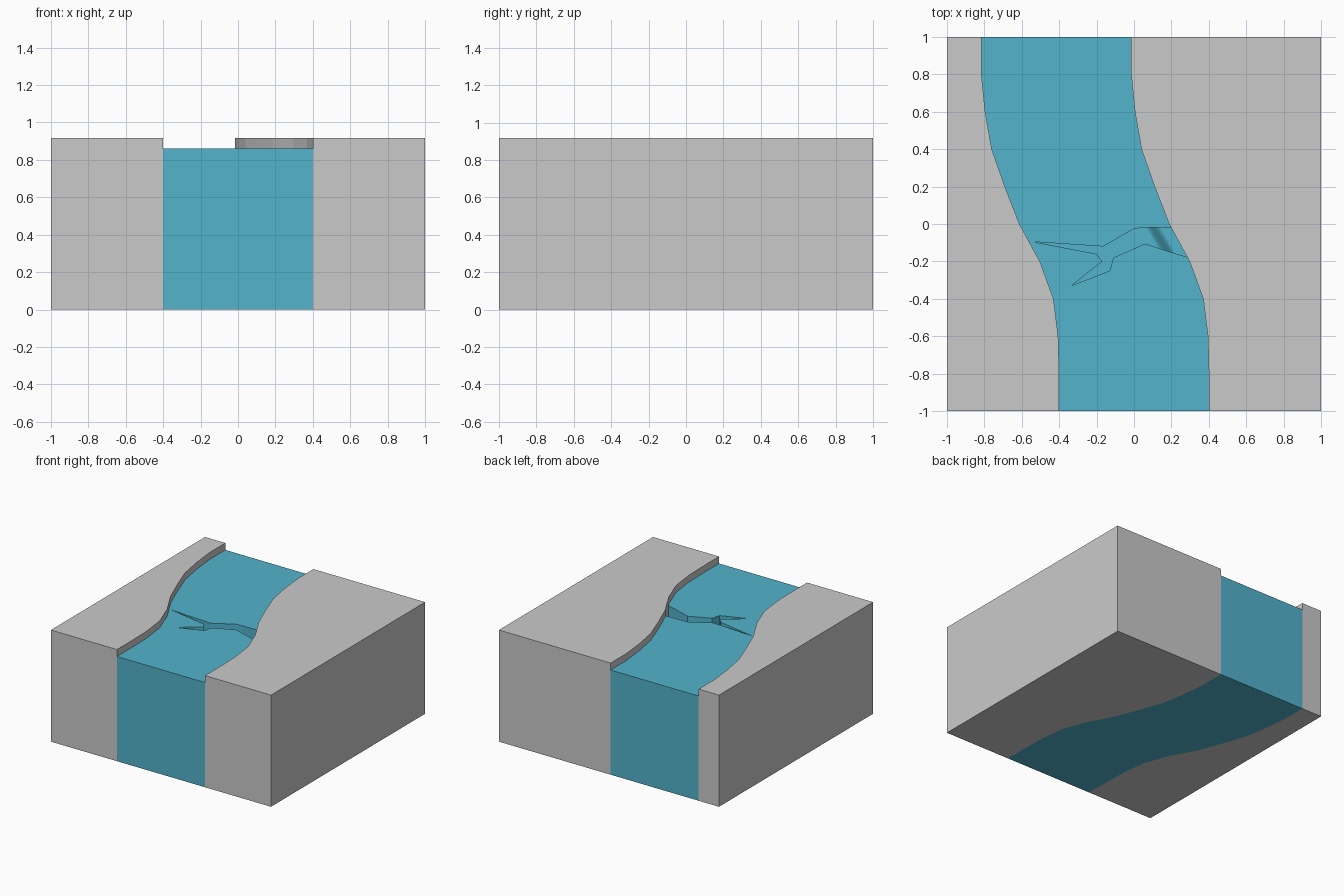
import bpy, bmesh
from mathutils import Vector

if "Cube" in bpy.data.objects:
    bpy.data.objects.remove(bpy.data.objects["Cube"])

BANK_H, WATER_H = 0.917, 0.86


def material(name, rgb):
    m = bpy.data.materials.new(name)
    m.diffuse_color = (*rgb, 1)
    m.use_nodes = True
    m.node_tree.nodes["Principled BSDF"].inputs["Base Color"].default_value = m.diffuse_color
    return m


stone = material("grey_stone", (0.59, 0.59, 0.59))
blue = material("water_blue", (0.084, 0.456, 0.604))


def prism_mesh(pts, z0, z1):
    """Extrude an outline upwards into a closed prism."""
    bm = bmesh.new()
    face = bm.faces.new([bm.verts.new((x, y, z0)) for x, y in pts])
    ext = bmesh.ops.extrude_face_region(bm, geom=[face])
    for v in ext["geom"]:
        if isinstance(v, bmesh.types.BMVert):
            v.co.z = z1
    bmesh.ops.recalc_face_normals(bm, faces=bm.faces)
    return bm


def finish(bm, name, mat):
    me = bpy.data.meshes.new(name)
    bm.to_mesh(me)
    bm.free()
    ob = bpy.data.objects.new(name, me)
    bpy.context.collection.objects.link(ob)
    me.materials.append(mat)
    return ob


# river edges: one bend line offset to both sides
bend = [0, 0, -0.005, -0.03, -0.103, -0.212, -0.29, -0.36, -0.395, -0.415, -0.415]
ys = [-1 + 0.2 * i for i in range(11)]
left = [(b - 0.4, y) for b, y in zip(bend, ys)]
right = [(b + 0.4, y) for b, y in zip(bend, ys)]

# banks
finish(prism_mesh([(-1, -1)] + left + [(-1, 1)], 0, BANK_H), "left_bank", stone)
finish(prism_mesh([(1, -1), (1, 1)] + right[::-1], 0, BANK_H), "right_bank", stone)

# water body
river = finish(prism_mesh(right + left[::-1], 0, WATER_H), "river", blue)

# forked channel cut into the water; its floor rolls down near the right bank
channel = [(-0.54, -0.095), (-0.2, -0.16), (-0.17, -0.2), (-0.335, -0.33),
           (-0.13, -0.25), (-0.11, -0.18), (0.06, -0.105), (0.18, -0.145),
           (0.36, -0.20), (0.36, -0.02), (0.05, -0.02), (0.0, -0.025), (-0.165, -0.12)]
bm = prism_mesh(channel, WATER_H - 0.09, WATER_H + 0.1)
start, normal, width, steps = Vector((0.06, -0.02, 0)), Vector((0.85, 0.53, 0)), 0.07, 8
for i in range(steps + 1):
    bmesh.ops.bisect_plane(bm, geom=bm.verts[:] + bm.edges[:] + bm.faces[:],
                           plane_co=start + normal * width * i / steps, plane_no=normal)
for v in bm.verts:
    if v.co.z < WATER_H:
        t = min(1, max(0, (v.co - start).dot(normal) / width / normal.length_squared))
        v.co.z -= 0.1 * t * t * (3 - 2 * t)
cutter = finish(bm, "channel_cutter", blue)
cutter.hide_render = True

mod = river.modifiers.new("channel", "BOOLEAN")
mod.operation, mod.solver, mod.object = "DIFFERENCE", "EXACT", cutter
bpy.context.view_layer.objects.active = river
river.select_set(True)
bpy.ops.object.modifier_apply(modifier=mod.name)
bpy.ops.object.shade_smooth_by_angle(angle=0.5)
bpy.data.objects.remove(cutter)
